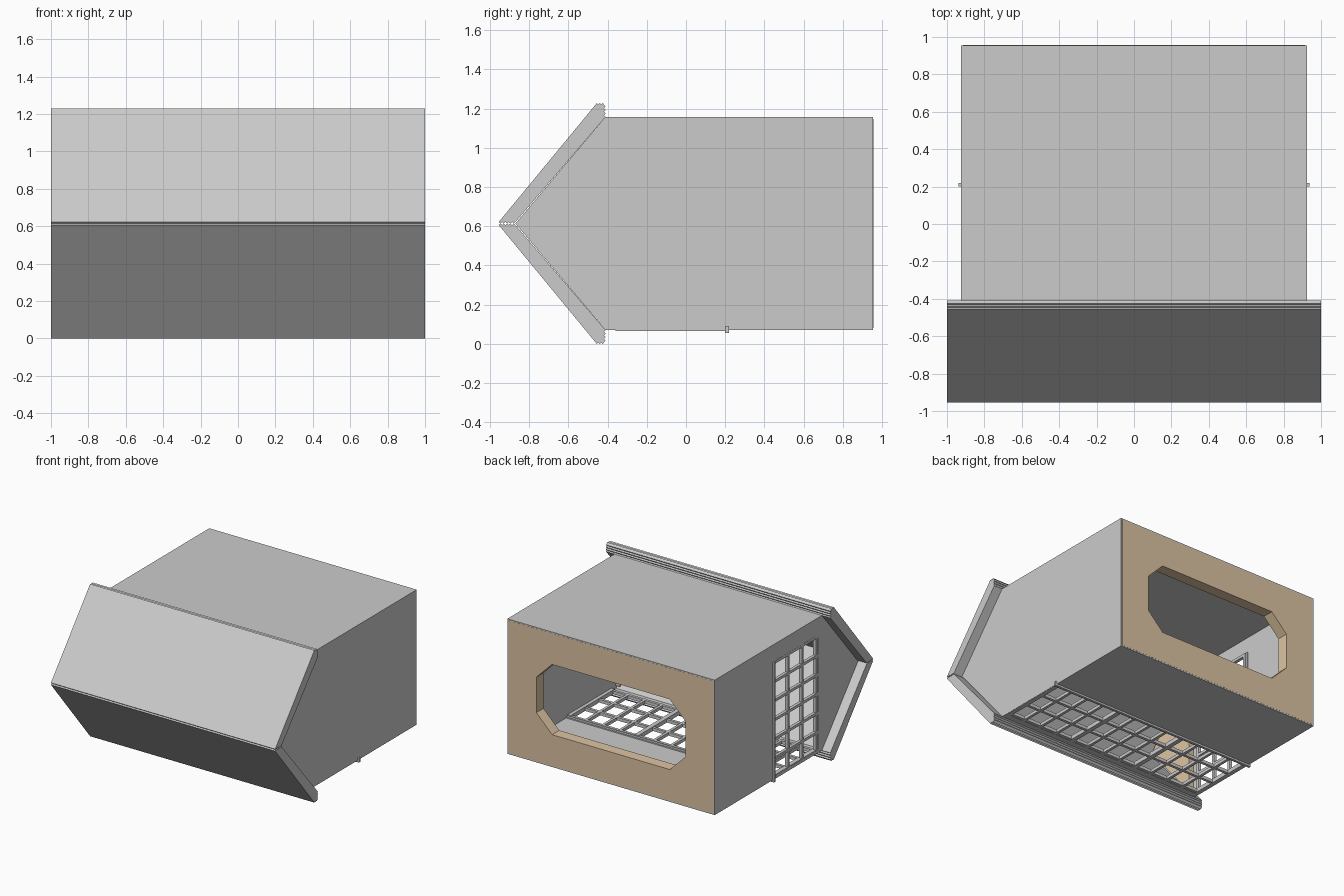
import bpy, bmesh

if "Cube" in bpy.data.objects:
    bpy.data.objects.remove(bpy.data.objects["Cube"])

MID = 0.614          # height of the ridge line
TAN = bpy.data.materials.new("tan_wood")
TAN.diffuse_color = (0.72, 0.55, 0.36, 1)
TAN.use_nodes = True
TAN.node_tree.nodes["Principled BSDF"].inputs["Base Color"].default_value = TAN.diffuse_color


def prism(name, pts, x0, x1, mat=None):
    """Extrude a (y, z) profile along x."""
    bm = bmesh.new()
    f = bm.faces.new([bm.verts.new((x0, y, z)) for y, z in pts])
    r = bmesh.ops.extrude_face_region(bm, geom=[f])
    vs = [v for v in r["geom"] if isinstance(v, bmesh.types.BMVert)]
    bmesh.ops.translate(bm, verts=vs, vec=(x1 - x0, 0, 0))
    bmesh.ops.recalc_face_normals(bm, faces=bm.faces)
    return finish(name, bm, mat)


def boxes(name, specs, mat=None):
    """Join axis-aligned boxes given as (x0, x1, y0, y1, z0, z1)."""
    bm = bmesh.new()
    for x0, x1, y0, y1, z0, z1 in specs:
        vs = bmesh.ops.create_cube(bm, size=1)["verts"]
        bmesh.ops.scale(bm, verts=vs, vec=(x1 - x0, y1 - y0, z1 - z0))
        bmesh.ops.translate(bm, verts=vs, vec=((x0 + x1) / 2, (y0 + y1) / 2, (z0 + z1) / 2))
    return finish(name, bm, mat)


def finish(name, bm, mat):
    me = bpy.data.meshes.new(name)
    bm.to_mesh(me)
    bm.free()
    ob = bpy.data.objects.new(name, me)
    bpy.context.collection.objects.link(ob)
    if mat:
        me.materials.append(mat)
    return ob


W, B, T = 0.925, 0.07, 1.158      # half width, lower and upper wall
EAVE, BACK, RIDGE = -0.41, 0.955, -0.87
Y0, Y1, ZT = -0.36, 0.20, 1.02    # window band
t = 0.01

# side walls: lower one has a full-width window band
boxes("upper_wall", [(-W, W, EAVE, BACK, T - t, T)])
boxes("lower_wall", [(-W, W, Y1, BACK, B, B + t), (-W, W, EAVE, Y0, B, B + t)])

# end walls: the left one is open at the window
gable = [(EAVE, B), (RIDGE, MID), (EAVE, T)]
prism("right_end_wall", gable + [(BACK, T), (BACK, B)], W - t, W)
prism("left_end_gable", gable + [(Y0, T), (Y0, B)], -W, -W + t)
boxes("left_end_wall", [(-W, -W + t, Y1, BACK, B, T), (-W, -W + t, Y0, Y1, ZT, T)])

# roof slabs with ridged eave and ridge edges
prof = [(-0.955, MID + 0.008), (-0.455, 2 * MID)]
prof += [(-0.4475 + i * 0.0075, 2 * MID - (0.008 if i % 2 == 0 else 0)) for i in range(5)]
prof += [(EAVE + (0 if i % 2 else -0.008), 1.222 - i * 0.0095) for i in range(1, 7)]
prof += [(EAVE, T), (RIDGE, MID + 0.008)]
prof += [(RIDGE - 0.0085 * i, MID + (0 if i % 2 else 0.008)) for i in range(1, 10)]
prism("upper_roof", prof, -1, 1)
prism("lower_roof", [(y, 2 * MID - z) for y, z in prof], -1, 1)

# thick base panel with an octagonal opening
base = boxes("base_panel", [(-W + t, W - t, BACK - 0.09, BACK + 0.001, B + t, T - t)], TAN)
bm = bmesh.new()
hx, hz, c = 0.665, 0.283, 0.14
oct_pts = [(hx, hz - c), (hx - c, hz), (c - hx, hz), (-hx, hz - c),
           (-hx, c - hz), (c - hx, -hz), (hx - c, -hz), (hx, c - hz)]
f = bm.faces.new([bm.verts.new((x, 0.7, MID + z)) for x, z in oct_pts])
r = bmesh.ops.extrude_face_region(bm, geom=[f])
bmesh.ops.translate(bm, vec=(0, 0.5, 0),
                    verts=[v for v in r["geom"] if isinstance(v, bmesh.types.BMVert)])
bmesh.ops.recalc_face_normals(bm, faces=bm.faces)
cutter = finish("opening_cutter", bm, TAN)
cutter.hide_render = True
cutter.hide_viewport = True
mod = base.modifiers.new("opening", "BOOLEAN")
mod.operation, mod.object, mod.solver = "DIFFERENCE", cutter, "EXACT"

# tan lining inside the gables
lining = [(EAVE, B + 0.03), (RIDGE + 0.03, MID), (EAVE, T - 0.03)]
prism("right_gable_lining", lining, W - 0.05, W - t, TAN)
prism("left_gable_lining", lining, -W + t, -W + 0.05, TAN)

# window lattices: n equal cells between bars
def bars(a, b, n, w):
    return [(a + (b - a) * i / n - w / 2, a + (b - a) * i / n + w / 2) for i in range(n + 1)]


ya, yb = Y0 + 0.015, Y1 - 0.01
lower = [(-W, W, p, q, B, B + 0.025) for p, q in bars(ya, yb, 3, 0.022)]
lower += [(p, q, Y0, Y1, B, B + 0.025) for p, q in bars(-W + 0.012, W - 0.012, 12, 0.022)]
lower += [(p, q, Y0, Y1, B - 0.003, B + 0.03) for p, q in bars(-W + 0.02, W - 0.02, 3, 0.036)]
boxes("lower_lattice", lower)
left = [(-W, -W + 0.025, p, q, B, ZT) for p, q in bars(ya, yb, 3, 0.022)]
left += [(-W, -W + 0.025, Y0, Y1, p, q) for p, q in bars(B + 0.012, ZT - 0.012, 6, 0.022)]
boxes("left_lattice", left)

# window sills that stand proud of the wall
boxes("window_sill", [(-W - 0.013, W + 0.013, Y1, Y1 + 0.02, B - 0.015, B + 0.02),
                      (-W - 0.013, -W + 0.02, Y1, Y1 + 0.02, B, ZT)])
